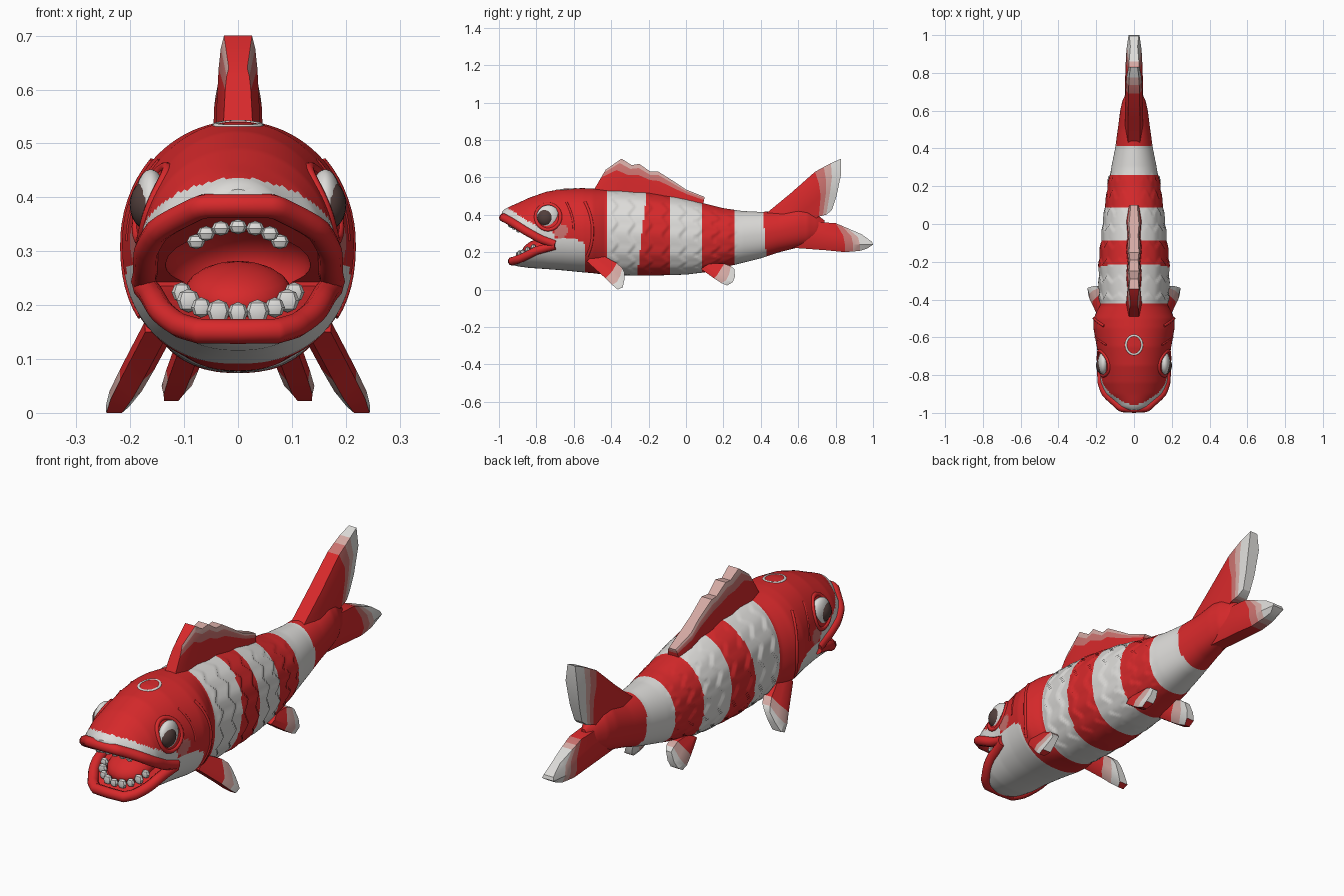
import bpy, bmesh, math
from mathutils import Matrix

if "Cube" in bpy.data.objects:
    bpy.data.objects.remove(bpy.data.objects["Cube"])

def mat(name, rgb):
    m = bpy.data.materials.new(name)
    m.diffuse_color = (*rgb, 1)
    m.use_nodes = True
    m.node_tree.nodes["Principled BSDF"].inputs["Base Color"].default_value = m.diffuse_color
    return m

MATS = [mat("red", (.68, .022, .024)), mat("white", (.72, .71, .69)), mat("dusty_pink", (.60, .17, .16)),
        mat("pale_pink", (.66, .40, .37)), mat("eye_brown", (.085, .05, .045))]
RED, WHITE, DUSTY, PALE, BROWN = range(5)

def finish(ob, angle=38):
    bpy.ops.object.select_all(action='DESELECT')
    ob.select_set(True)
    bpy.context.view_layer.objects.active = ob
    bpy.ops.object.shade_smooth_by_angle(angle=math.radians(angle))
    return ob

def from_bm(bm, name, mats=MATS):
    bmesh.ops.recalc_face_normals(bm, faces=bm.faces[:])
    me = bpy.data.meshes.new(name)
    bm.to_mesh(me)
    bm.free()
    for m in mats:
        me.materials.append(m)
    ob = bpy.data.objects.new(name, me)
    bpy.context.collection.objects.link(ob)
    return ob

def loft(bm, rings):
    """Bridge closed rings of points and cap both ends."""
    vs = [[bm.verts.new(p) for p in r] for r in rings]
    n = len(vs[0])
    for a, b in zip(vs, vs[1:]):
        for i in range(n):
            bm.faces.new((a[i], a[(i + 1) % n], b[(i + 1) % n], b[i]))
    bm.faces.new(vs[0])
    bm.faces.new(vs[-1])

def lerp_table(table, y):
    for a, b in zip(table, table[1:]):
        if y <= b[0]:
            t = max(0, (y - a[0]) / (b[0] - a[0]))
            return [p + (q - p) * t for p, q in zip(a[1:], b[1:])]
    return table[-1][1:]

def ellipsoid(name, loc, rad, m, rot=0, seg=24):
    bm = bmesh.new()
    bmesh.ops.create_uvsphere(bm, u_segments=seg, v_segments=seg // 2, radius=1)
    bm.transform(Matrix.Translation(loc) @ Matrix.Rotation(rot, 4, 'X') @ Matrix.Diagonal((*rad, 1)))
    return finish(from_bm(bm, name, [MATS[m]]))

def tube(name, pts, r, m=RED, closed=False):
    cu = bpy.data.curves.new(name, 'CURVE')
    cu.dimensions, cu.bevel_depth, cu.bevel_resolution, cu.use_fill_caps = '3D', r, 3, True
    sp = cu.splines.new('POLY')
    sp.points.add(len(pts) - 1)
    for p, co in zip(sp.points, pts):
        p.co = (*co, 1)
    sp.use_cyclic_u = closed
    cu.materials.append(MATS[m])
    ob = bpy.data.objects.new(name, cu)
    bpy.context.collection.objects.link(ob)
    bpy.ops.object.select_all(action='DESELECT')
    ob.select_set(True)
    bpy.context.view_layer.objects.active = ob
    bpy.ops.object.convert(target='MESH')
    return finish(bpy.context.view_layer.objects.active)

# Body outline: y, top, bottom, half width
BODY = [(-.985, .415, .36, .03), (-.97, .43, .26, .085), (-.94, .445, .135, .125), (-.90, .462, .124, .16),
        (-.84, .49, .116, .176), (-.75, .522, .11, .182), (-.65, .54, .102, .197), (-.55, .542, .092, .215),
        (-.5, .54, .088, .214), (-.46, .537, .083, .196), (-.43, .535, .078, .180), (-.2, .52, .074, .18),
        (0, .487, .08, .16), (.1, .46, .092, .148), (.2, .435, .118, .135), (.3, .42, .142, .12),
        (.4, .415, .167, .1), (.5, .42, .2, .086), (.6, .44, .225, .073), (.65, .43, .24, .062),
        (.70, .40, .265, .04), (.74, .37, .30, .015)]
# Mouth opening edges: y, z
UPPER = [(-1.1, .40), (-.98, .387), (-.93, .36), (-.86, .315), (-.78, .27), (-.70, .243)]
LOWER = [(-1.1, .10), (-.94, .147), (-.88, .168), (-.80, .208), (-.70, .235)]

def surf(y, a):
    t, b, w = lerp_table(BODY, y)
    c, s = math.cos(a), math.sin(a)
    e = 2 / (2.0 if s > 0 else 2.3)
    return (w * math.copysign(abs(c) ** e, c), y, (t + b) / 2 + (t - b) / 2 * math.copysign(abs(s) ** e, s))

def half_width(y, z):
    t, b, w = lerp_table(BODY, y)
    d = z - (t + b) / 2
    p = 2.0 if d > 0 else 2.3
    return w * (1 - min(1, abs(d) / ((t - b) / 2)) ** p) ** (1 / p)

def body_point(y, a):
    x, y, z = surf(y, a)
    if -.42 < y < .28:  # overlapping scales
        tri = abs((a * 7 / math.pi) % 1 - .5)
        d = .055 * ((y / .09 + tri * .9) % 1) * min(1, (y + .42) / .03, (.28 - y) / .05)
        x, z = x * (1 + d), z + (z - .3) * d * .35 * abs(math.cos(a))
    return x, y, z

def body_colour(c):
    y, z = c.y, c.z
    if y < -.54:
        if math.hypot(y + .67, z - .313) < .038:
            return DUSTY
        if y < -.70:
            return WHITE if z < lerp_table(UPPER, y)[0] + .062 else RED
        return WHITE if z < .275 - max(0, y + .60) * .5 else RED
    s = (z - .3) / .22
    bands = ((-.42, -.235 + .025 * s), (-.085, .085), (.263, .42 - .018 * s))
    return WHITE if any(a < y < b for a, b in bands) else RED

# Body with head
bm = bmesh.new()
N, STEPS = 112, 190
ys = [-.985 + 1.725 * i / STEPS for i in range(STEPS + 1)]
loft(bm, [[body_point(y, 2 * math.pi * k / N) for k in range(N)] for y in ys])
for f in bm.faces:
    f.material_index = body_colour(f.calc_center_median())
body = from_bm(bm, "body")

# Mouth cutters
bm = bmesh.new()
outline = UPPER + LOWER[::-1]
loft(bm, [[(x, y, z) for y, z in outline] for x in (-.4, .4)])
wedge = from_bm(bm, "mouth_cutter")
cavity = ellipsoid("cavity_cutter", (0, -.79, .272), (.135, .16, .084), RED, 0, 32)
for cutter in (wedge, cavity):
    mod = body.modifiers.new("mouth", 'BOOLEAN')
    mod.operation, mod.solver, mod.object = 'DIFFERENCE', 'EXACT', cutter
    cutter.hide_render = True
bpy.context.view_layer.update()
carved = bpy.data.meshes.new_from_object(body.evaluated_get(bpy.context.evaluated_depsgraph_get()))
body.modifiers.clear()
body.data = carved
for cutter in (wedge, cavity):
    bpy.data.objects.remove(cutter)
finish(body)

# Lips follow the mouth edges
def lip(name, edge, y0, r):
    side = []
    for i in range(19):
        y = -.70 + (y0 + .70) * math.sin(math.pi / 2 * i / 18)
        z = lerp_table(edge, y)[0]
        side.append((half_width(y, z) - .006, y, z))
    tube(name, side[:-1] + [(0, y0 - .002, side[-1][2])] + [(-x, y, z) for x, y, z in side[-2::-1]], r)

lip("upper_lip", UPPER, -.975, .023)
lip("lower_lip", LOWER, -.928, .023)

# Tongue and teeth
ellipsoid("tongue", (0, -.77, .222), (.1, .11, .055), RED, .25)
for i in range(9):
    t = math.radians(-80 + 20 * i)
    y = -.80 - .095 * math.cos(t)
    s = .019 + .003 * (i % 2)
    ellipsoid("lower_tooth", (.106 * math.sin(t), y, lerp_table(LOWER, y)[0] + .024), (s, .015, s), WHITE, 0, 8)
for i in range(7):
    t = math.radians(-66 + 22 * i)
    y = -.865 - .075 * math.cos(t)
    ellipsoid("upper_tooth", (.085 * math.sin(t), y, lerp_table(UPPER, y)[0] - .02), (.017, .013, .014), WHITE, 0, 8)

# Eyes, eyelids and gill ridges
for s in (-1, 1):
    ellipsoid("eye_white", (s * .162, -.737, .388), (.030, .062, .064), WHITE)
    ellipsoid("pupil", (s * .162, -.75, .386), (.039, .047, .049), BROWN)
    ring = [2 * math.pi * k / 28 for k in range(28)]
    tube("eyelid", [(s * (half_width(-.737 + .066 * math.cos(a), .388 + .068 * math.sin(a)) - .003),
                     -.737 + .066 * math.cos(a), .388 + .068 * math.sin(a)) for a in ring], .010, RED, True)
    for y0, a0, r in ((-.50, -34, .008), (-.60, 0, .006)):
        pts = [surf(y0 - .09 * math.sin(a) ** 2, a) for a in (math.radians(a0 + (42 - a0) * k / 14) for k in range(15))]
        tube("gill_ridge", [(s * (x - .003), y, z) for x, y, z in pts], r)

# Painted ring on the head
tube("head_ring", [(.042 * math.cos(a), -.64 + .05 * math.sin(a), half_z - .004 - .004 * math.cos(a) ** 2)
                   for a in [math.pi * k / 12 for k in range(24)]
                   for half_z in [surf(-.64 + .05 * math.sin(a), math.pi / 2)[2]]], .0065, WHITE, True)

# Fins: rows of (y, z) points from root to tip, ribbed, coloured by row, with a red leading edge
def fin(name, rows, thick, cols, place=lambda z: 0, side=1, lead=True):
    bm, grid = bmesh.new(), []
    for row, th in zip(rows, thick):
        n = len(row) - 1
        h = [th * (.66 if i in (0, n) else 1 if i % 2 else .84) for i in range(n + 1)]
        grid.append([[bm.verts.new((side * (place(z) + e * k), y, z)) for (y, z), k in zip(row, h)] for e in (1, -1)])
    def face(quad, c):
        bm.faces.new(quad).material_index = c
    for (a, b), c in zip(zip(grid, grid[1:]), cols):
        for e in (0, 1):
            for i in range(n):
                face((a[e][i], a[e][i + 1], b[e][i + 1], b[e][i]), c)
        face((a[0][0], a[1][0], b[1][0], b[0][0]), RED if lead else c)
        face((a[0][n], a[1][n], b[1][n], b[0][n]), c)
    for g, c in ((grid[0], RED), (grid[-1], cols[-1])):
        for i in range(n):
            face((g[0][i], g[0][i + 1], g[1][i + 1], g[1][i]), RED if lead and i == 0 else c)
    return finish(from_bm(bm, name), 30)

def between(a, b, t):
    return [(p + (r - p) * t, q + (s - q) * t) for (p, q), (r, s) in zip(a, b)]

base = [(-.5, .52), (-.42, .52), (-.35, .51), (-.27, .5), (-.2, .5), (-.13, .48), (-.06, .47), (.02, .46), (.09, .445)]
tip = [(-.43, .64), (-.345, .70), (-.29, .665), (-.25, .672), (-.19, .63), (-.15, .632), (-.06, .575), (0, .535), (.1, .495)]
fin("dorsal_fin", [between(base, tip, t) for t in (0, .35, .66, .87, 1)], (.042, .039, .036, .032, .026), (RED, RED, DUSTY, PALE))

def tail(name, rows):
    rows.insert(3, between(rows[2], rows[3], .55))
    fin(name, rows, (.048, .048, .044, .042, .039, .029), (RED, RED, DUSTY, PALE, WHITE), lead=False)

tail("upper_tail_lobe", [[(.42, .40), (.5, .38), (.56, .36), (.6, .33)], [(.56, .515), (.6, .47), (.63, .42), (.66, .36)],
                         [(.69, .63), (.71, .57), (.72, .5), (.71, .39)], [(.775, .676), (.78, .6), (.77, .52), (.75, .40)],
                         [(.83, .70), (.83, .62), (.805, .5), (.78, .425)]])
tail("lower_tail_lobe", [[(.55, .225), (.57, .27), (.6, .31), (.62, .36)], [(.75, .21), (.74, .26), (.74, .31), (.72, .36)],
                         [(.85, .2), (.85, .24), (.84, .29), (.8, .355)], [(.93, .207), (.93, .24), (.92, .28), (.86, .33)],
                         [(.97, .22), (1.0, .24), (.995, .255), (.94, .295)]])

for s in (-1, 1):
    fin("pectoral_fin", [[(-.53, .15), (-.51, .17), (-.49, .185), (-.46, .19)], [(-.43, .06), (-.41, .08), (-.39, .105), (-.37, .142)],
                         [(-.395, .025), (-.37, .04), (-.352, .072), (-.34, .115)], [(-.365, 0), (-.338, .012), (-.33, .05), (-.328, .09)]],
        (.033, .032, .03, .022), (RED, PALE, WHITE), lambda z: .145 + (.16 - z) * .53, s)
    fin("pelvic_fin", [[(.08, .11), (.1, .125), (.12, .135), (.14, .14)], [(.15, .06), (.168, .08), (.185, .108), (.205, .138)],
                       [(.19, .034), (.215, .05), (.23, .08), (.24, .125)], [(.22, .022), (.25, .04), (.262, .07), (.258, .11)]],
        (.03, .03, .028, .02), (RED, PALE, WHITE), lambda z: .085 + (.13 - z) * .36, s)
